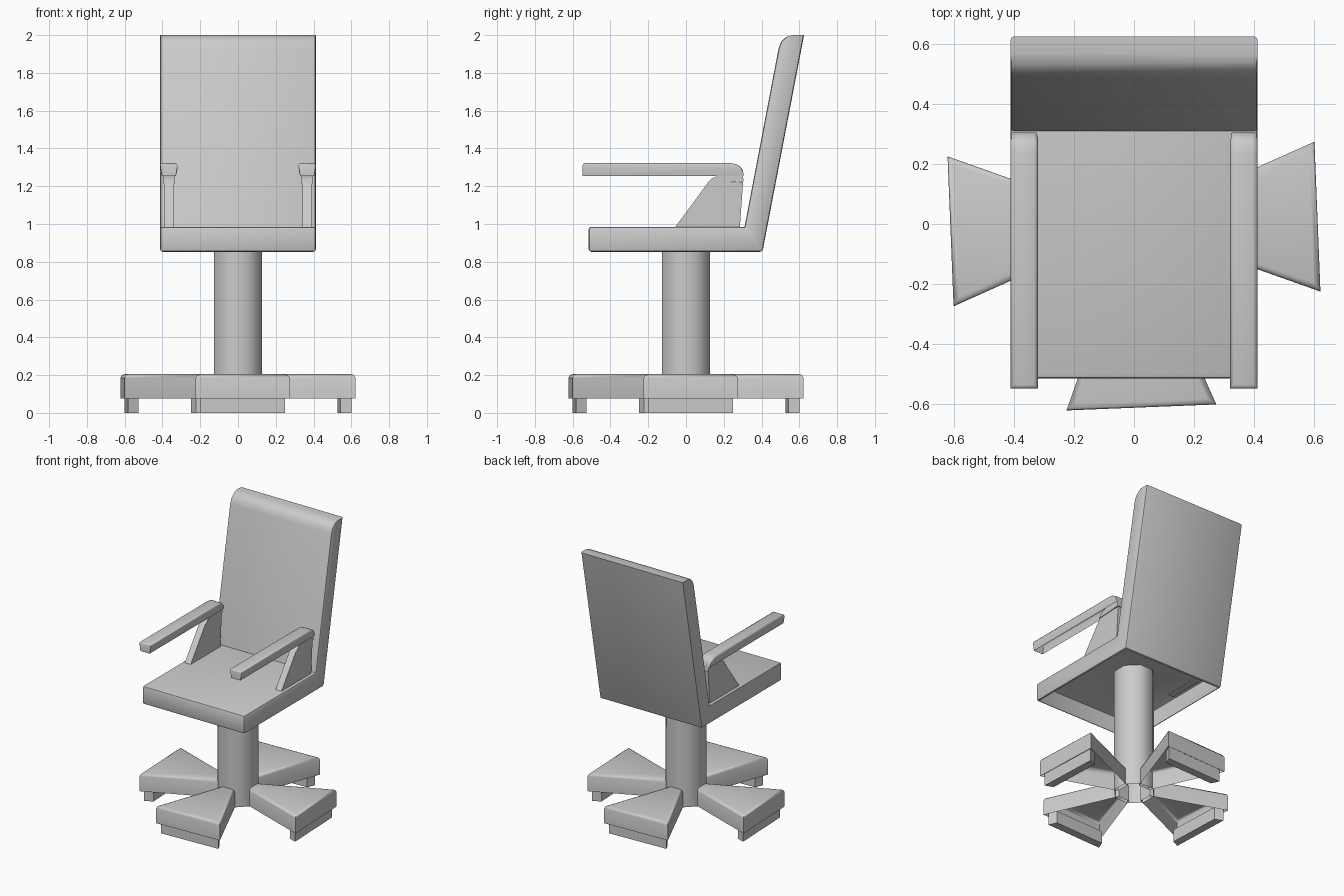
import bpy, bmesh, math
from mathutils import Matrix, Vector

if "Cube" in bpy.data.objects:
    bpy.data.objects.remove(bpy.data.objects["Cube"])


def finish(name, bm, angle=35):
    me = bpy.data.meshes.new(name)
    bm.to_mesh(me)
    bm.free()
    ob = bpy.data.objects.new(name, me)
    bpy.context.collection.objects.link(ob)
    bpy.ops.object.select_all(action='DESELECT')
    ob.select_set(True)
    bpy.context.view_layer.objects.active = ob
    bpy.ops.object.shade_smooth_by_angle(angle=math.radians(angle))
    return ob


def prism(points, depth):
    """Closed prism: 3D outline swept along a vector."""
    bm = bmesh.new()
    face = bm.faces.new([bm.verts.new(p) for p in points])
    ext = bmesh.ops.extrude_face_region(bm, geom=[face], use_keep_orig=True)
    verts = [v for v in ext['geom'] if isinstance(v, bmesh.types.BMVert)]
    bmesh.ops.translate(bm, verts=verts, vec=depth)
    bmesh.ops.recalc_face_normals(bm, faces=bm.faces)
    return bm


def side_prism(profile, x0, x1):
    return prism([(x0, y, z) for y, z in profile], Vector((x1 - x0, 0, 0)))


def bevel(bm, test, width, segments=2):
    edges = [e for e in bm.edges
             if e.calc_face_angle(0) > math.radians(30) and test(e)]
    bmesh.ops.bevel(bm, geom=edges, offset=width, segments=segments,
                    profile=0.5, affect='EDGES', clamp_overlap=True)
    bm.normal_update()


def open_bottom(bm):
    bm.normal_update()
    down = [f for f in bm.faces if f.normal.z < -0.98]
    face = max(down, key=lambda f: f.calc_area())
    bmesh.ops.delete(bm, geom=[face], context='FACES_ONLY')


# Seat and leaning backrest: one shell, open underneath
profile = [(-0.515, 0.853), (0.405, 0.853), (0.625, 2.0), (0.565, 2.0),
           (0.53, 1.99), (0.505, 1.968), (0.49, 1.93), (0.31, 0.985),
           (-0.515, 0.985)]
bm = side_prism(profile, -0.412, 0.412)


def soft_edge(e):
    c = (e.verts[0].co + e.verts[1].co) / 2
    inner_corner = abs(c.y - 0.31) < 0.01 and abs(c.x) < 0.01
    return c.z < 1.99 and not inner_corner


bevel(bm, soft_edge, 0.013)
open_bottom(bm)
finish("seat_and_back", bm)

# Armrests: hollow pad, collar and sloping support on each side
pad = [(-0.548, 1.255), (0.305, 1.255), (0.302, 1.282), (0.287, 1.305),
       (0.265, 1.317), (0.235, 1.322), (-0.548, 1.322)]
collar = [(0.11, 1.213), (0.305, 1.225), (0.300, 1.265), (0.18, 1.262),
          (0.135, 1.24)]
support = [(-0.06, 0.98), (0.285, 0.98), (0.302, 1.222), (0.115, 1.217)]
for side, s in (("right", 1), ("left", -1)):
    mid = s * 0.366
    bm = side_prism(pad, mid - 0.046, mid + 0.046)
    open_bottom(bm)
    bevel(bm, lambda e: min(v.co.z for v in e.verts) > 1.27, 0.018)
    for v in bm.verts:
        if v.co.z < 1.26:
            v.co.x = mid + (v.co.x - mid) * 0.8
    finish(f"{side}_armrest_pad", bm, 50)
    finish(f"{side}_armrest_collar", side_prism(collar, mid - 0.029, mid + 0.029))
    finish(f"{side}_armrest_support", side_prism(support, mid - 0.024, mid + 0.024))

# Eight-sided column, open at both ends
bm = bmesh.new()
bmesh.ops.create_cone(bm, cap_ends=False, segments=8, radius1=0.138,
                      radius2=0.138, depth=0.905)
bmesh.ops.transform(bm, verts=bm.verts, matrix=Matrix.Translation((0, 0, 0.5275))
                    @ Matrix.Rotation(math.radians(22.5), 4, 'Z'))
bmesh.ops.recalc_face_normals(bm, faces=bm.faces)
finish("column", bm, 50)

# Four wedge legs with foot bars, turned slightly about the column
for i, side in enumerate(("right", "back", "left", "front")):
    turn = Matrix.Rotation(math.radians(2.3 + 90 * i), 4, 'Z')
    outline = [(0.10, -0.045), (0.612, -0.25), (0.612, 0.25), (0.10, 0.045)]
    bm = prism([(x, y, 0.075) for x, y in outline], Vector((0, 0, 0.13)))
    open_bottom(bm)
    bevel(bm, lambda e: min(v.co.z for v in e.verts) > 0.2, 0.02)
    bm.transform(turn)
    finish(f"{side}_leg", bm, 50)

    foot = [(0.535, -0.20), (0.592, -0.226), (0.592, 0.226), (0.535, 0.20)]
    bm = prism([(x, y, 0) for x, y in foot], Vector((0, 0, 0.09)))
    bm.transform(turn)
    finish(f"{side}_foot", bm)
